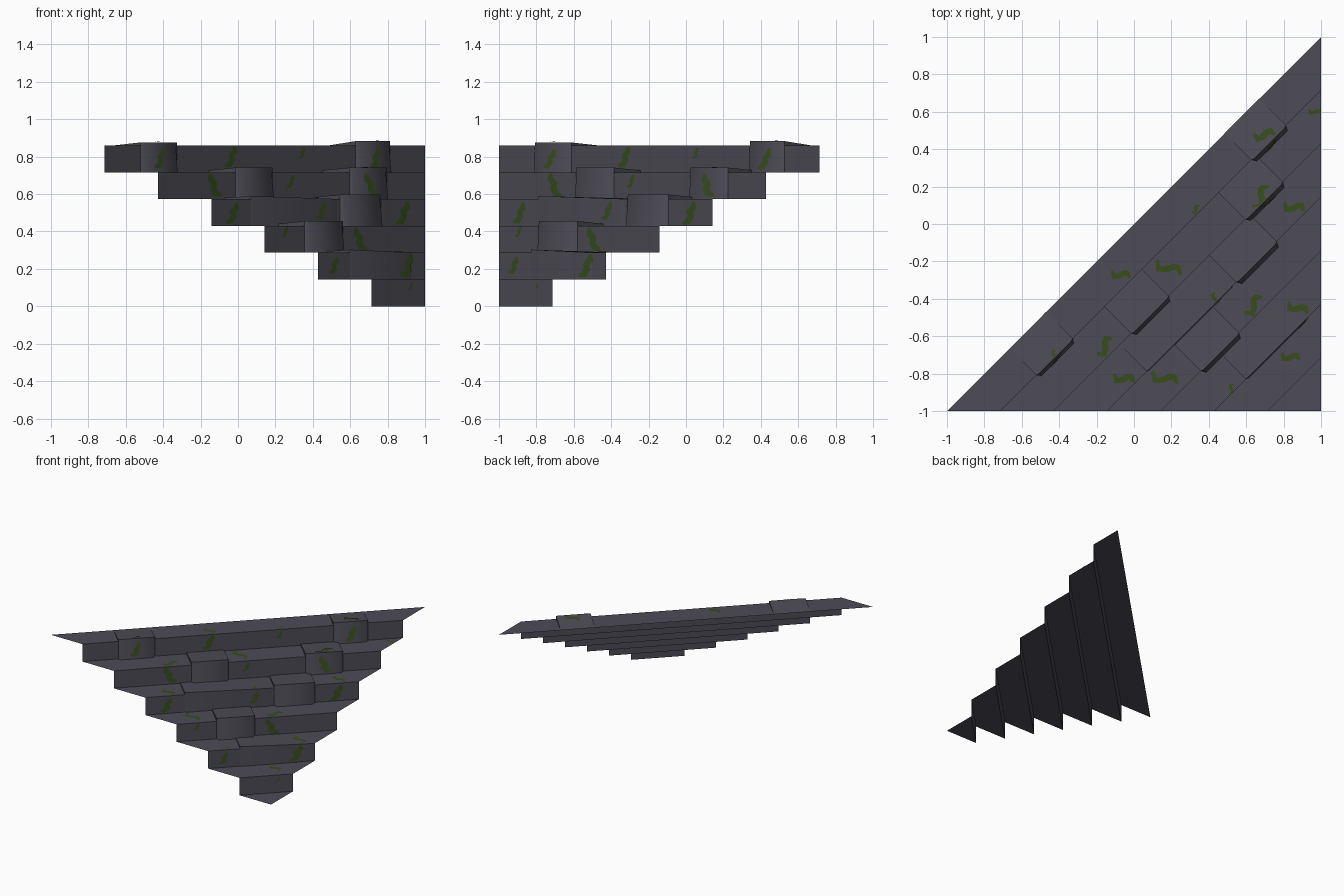
import bpy, bmesh, math

if "Cube" in bpy.data.objects:
    bpy.data.objects.remove(bpy.data.objects["Cube"])

N = 7                 # treads
H = 0.86 / 6          # riser height
STEP = 2 / N          # tread depth, measured along d = x - y


def mat(name, rgb):
    m = bpy.data.materials.new(name)
    m.diffuse_color = (*rgb, 1)
    m.use_nodes = True
    m.node_tree.nodes["Principled BSDF"].inputs["Base Color"].default_value = m.diffuse_color
    return m


STONE = mat("dark_grey_stone", (0.075, 0.072, 0.092))
MOSS = mat("dark_green_moss", (0.040, 0.072, 0.012))


def P(s, d, z):
    """s runs along the steps, d runs out toward the low corner."""
    return ((s + d) / 2, (s - d) / 2, z)


def D(k):
    return 2 - k * STEP


def add(name, verts, faces, material, smooth=None):
    me = bpy.data.meshes.new(name)
    me.from_pydata(verts, [], faces)
    me.materials.append(material)
    ob = bpy.data.objects.new(name, me)
    bpy.context.collection.objects.link(ob)
    if smooth:
        bpy.ops.object.select_all(action='DESELECT')
        ob.select_set(True)
        bpy.context.view_layer.objects.active = ob
        bpy.ops.object.shade_smooth_by_angle(angle=math.radians(smooth))
    return ob


# Stair sheet: open treads and risers, narrowing to the low corner
verts, faces = [], []


def quad(*pts):
    faces.append(list(range(len(verts), len(verts) + len(pts))))
    verts.extend(P(*p) for p in pts)


for k in range(N):
    z, a, b = k * H, D(k + 1), D(k)
    if k == 0:
        quad((-STEP, a, z), (0, b, z), (STEP, a, z))
    else:
        w = 2 - b
        quad((-w - STEP, a, z), (-w, b, z), (w, b, z), (w + STEP, a, z))
        quad((-w, b, z - H), (w, b, z - H), (w, b, z), (-w, b, z))
stairs = add("stair_steps", verts, faces, STONE)
bm = bmesh.new()
bm.from_mesh(stairs.data)
bmesh.ops.remove_doubles(bm, verts=bm.verts, dist=1e-4)
bm.to_mesh(stairs.data)
bm.free()

# Raised stones: step, s start, s end, rise at left, rise at right, bulge
STONES = [
    (6, -1.33, -0.94, 0.016, 0.016, 0.032),
    (6, 0.97, 1.34, 0.023, 0.023, 0.036),
    (5, -0.60, -0.20, 0.025, 0.025, 0.036),
    (5, 0.62, 1.02, 0.025, 0.025, 0.036),
    (4, 0.235, 0.67, 0.024, 0.024, 0.040),
    (4, -0.72, 0.20, 0.016, 0.001, 0.008),
    (3, -0.43, -0.02, 0.026, 0.026, 0.038),
    (2, -0.23, 0.42, 0.016, 0.001, 0.008),
]


def back_rise(k):
    return 0.0 if k == 6 else 0.4


def make_stone(i, k, s0, s1, h0, h1, bulge):
    z, a, b, c = k * H, D(k + 1), D(k), 0.022
    r = back_rise(k)
    top = [(s0, a, z + h0 * r), (s0, b, z + h0), (s0 + c, b + bulge * .2, z + h0),
           (s1 - c, b + bulge * .2, z + h1), (s1, b, z + h1), (s1, a, z + h1 * r)]
    low = [(s0, a, z), (s0, b, z - H), (s0 + c, b + bulge, z - H),
           (s1 - c, b + bulge, z - H), (s1, b, z - H), (s1, a, z)]
    low_side = [(s0, b, z), (s1, b, z)]
    v = [P(*p) for p in top + low + low_side]
    f = [(0, 1, 2, 3, 4, 5), (1, 7, 8, 2), (2, 8, 9, 3), (3, 9, 10, 4),
         (0, 6, 12, 1), (5, 4, 13, 11)]
    add(f"raised_stone_{i}", v, f, STONE, 68)


for i, st in enumerate(STONES, 1):
    make_stone(i, *st)


# Surface lookup so the moss follows the stones
def stone_at(k, s):
    for st in STONES:
        if st[0] == k and st[1] - .01 <= s <= st[2] + .01:
            return st
    return None


def riser_point(k, x, z):
    z = min(max(z, (k - 1) * H + .002), k * H)
    s = 2 * x - D(k)
    st = stone_at(k, s)
    out = st[5] * (1 - .8 * (z - (k - 1) * H) / H) if st else 0
    return P(s, D(k) + out + .006, z)


def tread_point(k, x, y):
    x = min(x, 1)
    s, d = x + y, min(max(x - y, D(k + 1) + .005), D(k))
    st = stone_at(k, s)
    up = 0
    if st:
        t = (d - D(k + 1)) / STEP
        r = back_rise(k)
        rise = st[3] + (st[4] - st[3]) * (s - st[1]) / (st[2] - st[1])
        up = rise * (r + (1 - r) * t)
    return P(s, d, k * H + up + .004)


def moss(name, path, width, place):
    """Wavy ribbon of moss laid on a surface."""
    n, v = len(path), []
    for i, (x, y) in enumerate(path):
        x0, y0 = path[max(i - 1, 0)]
        x1, y1 = path[min(i + 1, n - 1)]
        l = math.hypot(x1 - x0, y1 - y0)
        w = width * (0.45 if i in (0, n - 1) else 1)
        nx, ny = -(y1 - y0) / l * w, (x1 - x0) / l * w
        v += [place(x + nx, y + ny), place(x - nx, y - ny)]
    f = [(2 * i, 2 * i + 1, 2 * i + 3, 2 * i + 2) for i in range(n - 1)]
    add(name, v, f, MOSS)


# Moss on risers: step, x, z, size
CURL = [(-.035, -.05), (-.01, -.045), (.005, -.02), (0, .005), (.018, .025), (.02, .055)]
for i, (k, x, z, q) in enumerate([
        (6, -.43, .79, .9), (6, -.04, .80, 1), (6, .34, .82, .5), (6, .72, .79, 1),
        (5, -.13, .65, -1.1), (5, .28, .67, .6), (5, .70, .65, -1.1),
        (4, -.03, .50, 1), (4, .44, .51, .8), (4, .88, .50, 1.1),
        (3, .25, .40, .5), (3, .65, .36, -1.1),
        (2, .51, .22, .8), (2, .90, .22, 1.1), (1, .92, .11, .3)], 1):
    moss(f"riser_moss_{i}", [(x + q * u, z + abs(q) * w) for u, w in CURL],
         .016 * abs(q), lambda a, b, k=k: riser_point(k, a, b))

# Moss on treads: step, x, y, size, turn in degrees
WAVE = [(-.055, .025), (-.045, -.012), (-.012, -.008), (.015, .008), (.035, .008), (.05, -.02)]
for i, (k, x, y, q, turn) in enumerate([
        (6, -.43, -.70, .5, 90), (6, -.067, -.27, .9, 0), (6, .33, .08, .5, 60),
        (6, .70, .48, 1, 20), (5, -.155, -.65, 1, 70), (5, .19, -.235, 1.3, -10),
        (5, .68, .15, 1.2, 75), (5, .97, .60, .6, 0), (4, -.05, -.825, 1, 0),
        (4, .43, -.40, .6, 110), (4, .86, .09, 1, 0), (4, .98, .04, .5, 0),
        (3, .17, -.825, 1.3, -5), (3, .64, -.43, 1.1, 65), (2, .52, -.88, .5, 90),
        (2, .88, -.45, 1, -10), (1, .84, -.71, .9, 0)], 1):
    c, sn = math.cos(math.radians(turn)) * q, math.sin(math.radians(turn)) * q
    path = [(x + u * c - w * sn, y + u * sn + w * c) for u, w in WAVE]
    moss(f"tread_moss_{i}", path, .017 * min(q, 1), lambda a, b, k=k: tread_point(k, a, b))
